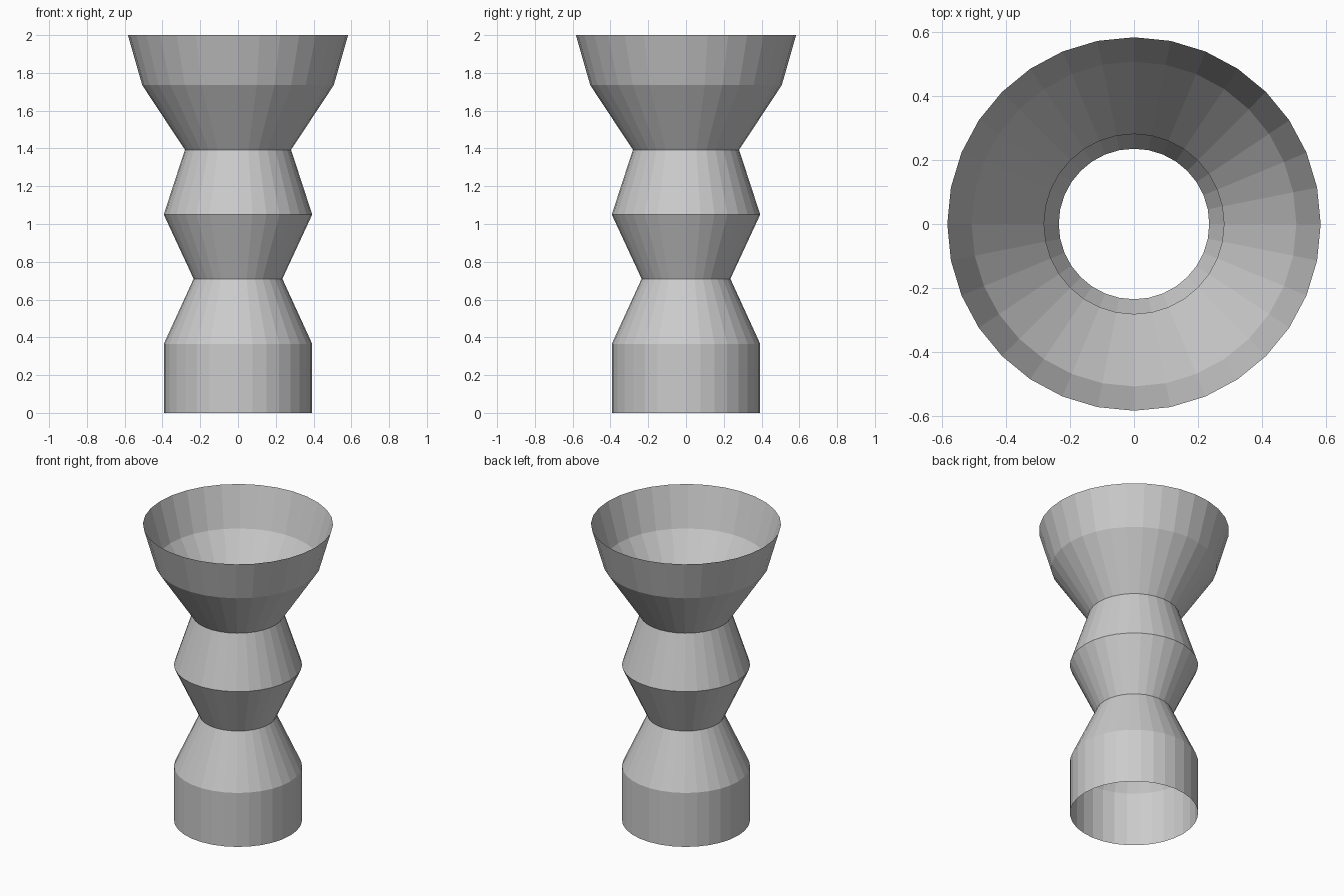
import bpy
import bmesh
from math import cos, sin, tau

cube = bpy.data.objects.get("Cube")
if cube:
    bpy.data.objects.remove(cube, do_unlink=True)

SIDES = 32

# Plain grey for the whole body
grey = bpy.data.materials.new("plain_grey")
grey.use_nodes = True
colour = (0.6, 0.6, 0.6, 1)
grey.diffuse_color = colour
grey.node_tree.nodes["Principled BSDF"].inputs["Base Color"].default_value = colour

# Outline from foot to rim: (radius, height)
profile = [
    (0.393, 0.0), (0.393, 0.365),    # straight foot
    (0.235, 0.71),                   # lower neck
    (0.393, 1.05),                   # middle bulge
    (0.281, 1.393),                  # upper neck
    (0.507, 1.735), (0.583, 2.0),    # flared cup
]

# Thin open shell made of flat-faced rings
bm = bmesh.new()
rings = []
for radius, z in profile:
    rings.append([bm.verts.new((radius * cos(tau * i / SIDES),
                                radius * sin(tau * i / SIDES), z))
                  for i in range(SIDES)])
for low, high in zip(rings, rings[1:]):
    for i in range(SIDES):
        j = (i + 1) % SIDES
        bm.faces.new((low[i], low[j], high[j], high[i]))

mesh = bpy.data.meshes.new("vase_body")
bm.to_mesh(mesh)
bm.free()
mesh.materials.append(grey)
vase = bpy.data.objects.new("vase_body", mesh)
bpy.context.collection.objects.link(vase)
